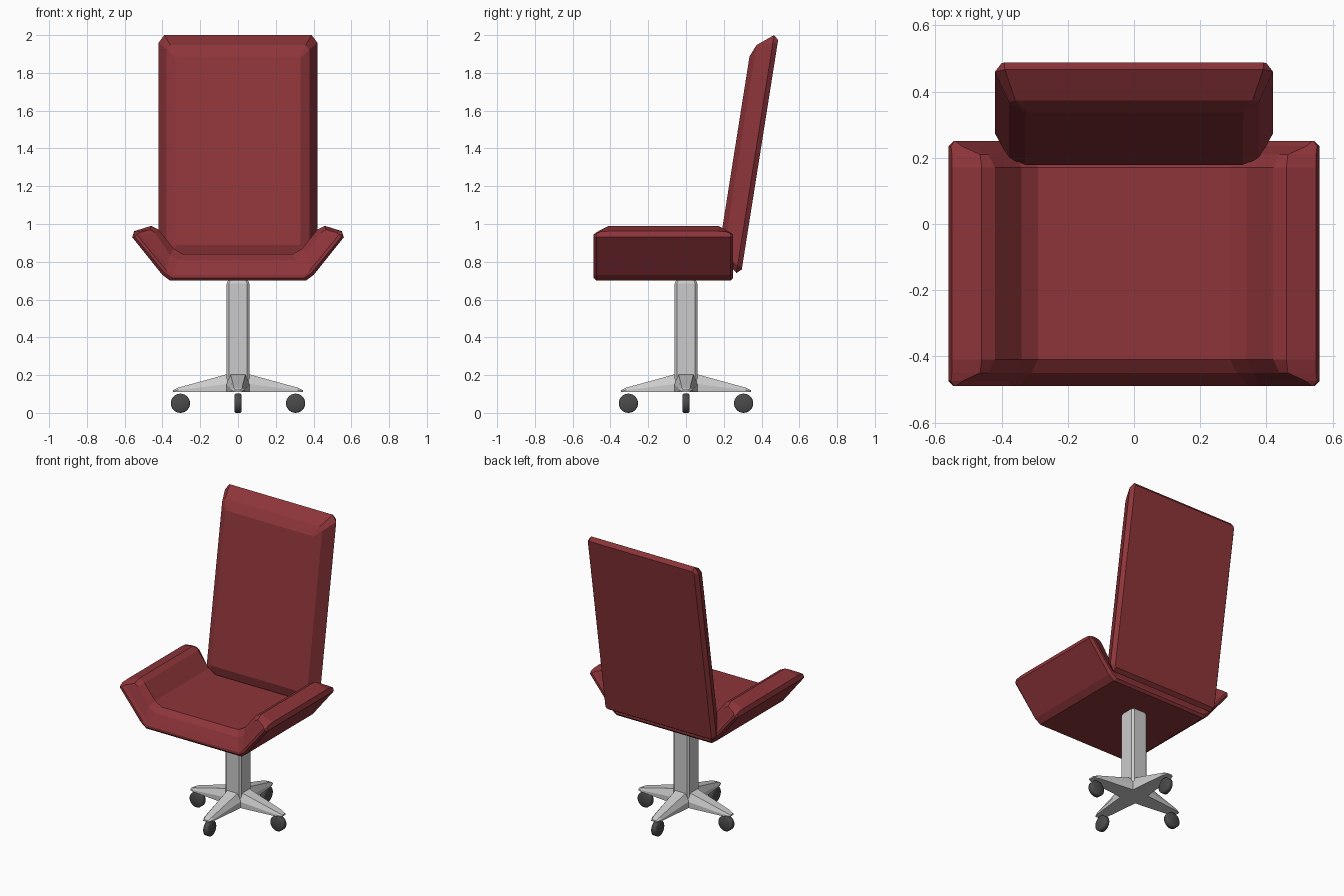
import bpy, bmesh, math
from mathutils import Matrix, Vector

if "Cube" in bpy.data.objects:
    bpy.data.objects.remove(bpy.data.objects["Cube"])


def material(name, rgb):
    m = bpy.data.materials.new(name)
    m.diffuse_color = (*rgb, 1)
    m.use_nodes = True
    m.node_tree.nodes["Principled BSDF"].inputs["Base Color"].default_value = m.diffuse_color
    return m


red = material("red_upholstery", (0.27, 0.035, 0.042))
dark = material("dark_rubber", (0.07, 0.07, 0.07))


def loft(name, rings, mat=None, turn=0):
    """Skin equal-length closed rings and cap both ends."""
    bm = bmesh.new()
    rows = [[bm.verts.new(p) for p in ring] for ring in rings]
    n = len(rows[0])
    for a, b in zip(rows, rows[1:]):
        for i in range(n):
            j = (i + 1) % n
            bm.faces.new((a[i], a[j], b[j], b[i]))
    bm.faces.new(rows[0])
    bm.faces.new(rows[-1])
    bm.transform(Matrix.Rotation(turn, 4, 'Z'))
    bmesh.ops.recalc_face_normals(bm, faces=bm.faces)
    me = bpy.data.meshes.new(name)
    bm.to_mesh(me)
    bm.free()
    ob = bpy.data.objects.new(name, me)
    bpy.context.collection.objects.link(ob)
    if mat:
        me.materials.append(mat)
    return ob


def octagon(hw, lo, hi, cx, cz):
    """Rectangle with cut corners, as 2D points."""
    return [(hw - cx, lo), (hw, lo + cz), (hw, hi - cz), (hw - cx, hi),
            (cx - hw, hi), (-hw, hi - cz), (-hw, lo + cz), (cx - hw, lo)]


# Seat: U-shaped section, thinning toward the front and back edges
outer = [(.36, .70), (.40, .73), (.56, .93)]
full = outer + [(.55, .962), (.46, .99), (.42, .97), (.34, .87), (.29, .84)]
soft = outer + [(.55, .96), (.465, .97), (.44, .955), (.36, .835), (.31, .81)]
rim = outer + [(.553, .95), (.52, .955), (.51, .94), (.375, .78), (.335, .762)]
tip = [(.35, .715), (.388, .74), (.545, .93), (.544, .94),
       (.538, .944), (.532, .94), (.377, .75), (.345, .73)]
rings = []
stations = [(.37, tip), (.355, rim), (.33, soft), (.29, full)]
for s, order in ((-1, stations), (1, stations[::-1])):
    for off, half in order:
        section = half + [(-x, z) for x, z in reversed(half)]
        rings.append([(x, -.12 + s * off, z) for x, z in section])
loft("seat", rings, red)

# Backrest: cushion slab built in its own tilted plane
tilt = math.radians(9)
up = Vector((0, math.sin(tilt), math.cos(tilt)))
forward = Vector((0, -math.cos(tilt), math.sin(tilt)))
origin = Vector((0, .30, .77))
rings = []
for depth, hw, inset, cx, cz in [(.003, .40, .022, .008, .012), (.028, .42, 0, .03, .04),
                                 (.112, .378, .067, .02, .025), (.139, .33, .132, .008, .008)]:
    rings.append([origin + Vector((x, 0, 0)) + up * u + forward * depth
                  for x, u in octagon(hw, -.034 + inset, 1.241 - inset, cx, cz)])
loft("backrest", rings, red)

# Column
loft("column", [[(x, y, z) for x, y in octagon(h, -h, h, .012, .012)]
                for z, h in [(.11, .06), (.685, .06), (.705, .052)]])


# Base legs and casters, one per quarter turn
def leg_ring(r, w, top):
    side = .11 + (top - .11) * .45
    half = [(w, .11), (w, side), (w * .65, top)]
    return [(r, y, z) for y, z in half] + [(r, -y, z) for y, z in reversed(half)]


for k in range(4):
    turn = k * math.pi / 2
    loft(f"base_leg_{k + 1}", [leg_ring(0, .068, .215), leg_ring(.06, .06, .204),
                               leg_ring(.315, .034, .134), leg_ring(.345, .022, .12)], turn=turn)
    wheel = [[(.305 + r * math.cos(a), y, .055 + r * math.sin(a))
              for a in (i * math.tau / 24 for i in range(24))]
             for y, r in [(-.019, .043), (-.014, .051), (.014, .051), (.019, .043)]]
    ob = loft(f"caster_wheel_{k + 1}", wheel, dark, turn)
    ob.data.shade_smooth()

# Settle the model exactly on the floor
for ob in bpy.data.objects:
    if ob.name.startswith("caster"):
        ob.location.z = -.004
